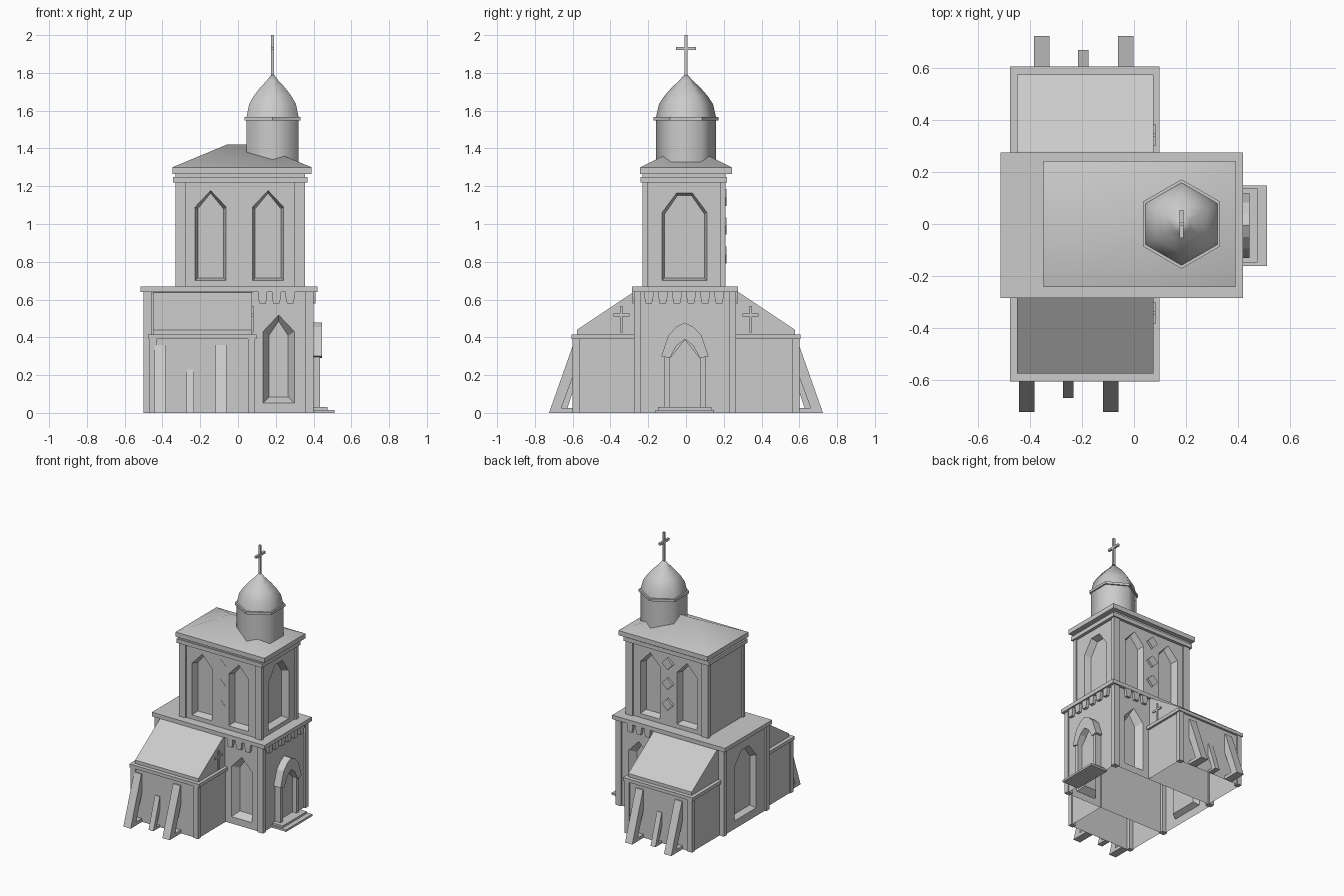
import bpy, bmesh, math
from mathutils import Vector

if "Cube" in bpy.data.objects:
    bpy.data.objects.remove(bpy.data.objects["Cube"])


def finish(bm, name, smooth=False):
    bmesh.ops.remove_doubles(bm, verts=bm.verts, dist=1e-5)
    bmesh.ops.recalc_face_normals(bm, faces=bm.faces)
    for f in bm.faces:
        f.smooth = smooth
    me = bpy.data.meshes.new(name)
    bm.to_mesh(me)
    bm.free()
    ob = bpy.data.objects.new(name, me)
    bpy.context.collection.objects.link(ob)
    return ob


def prism(name, pts, axis, a, b, end_scale=1.0):
    """Extrude a 2D outline along an axis from a to b, optionally tapering."""
    cu = (min(p[0] for p in pts) + max(p[0] for p in pts)) / 2
    cv = (min(p[1] for p in pts) + max(p[1] for p in pts)) / 2
    place = {'x': lambda u, v, w: (w, u, v), 'y': lambda u, v, w: (u, w, v),
             'z': lambda u, v, w: (u, v, w)}[axis]
    bm = bmesh.new()
    r1 = [bm.verts.new(place(u, v, a)) for u, v in pts]
    # taper keeps an even margin in width and height
    w = max(p[0] for p in pts) - min(p[0] for p in pts)
    h = max(p[1] for p in pts) - min(p[1] for p in pts)
    sv = 1 - (1 - end_scale) * w / h
    r2 = [bm.verts.new(place(cu + (u - cu) * end_scale, cv + (v - cv) * sv, b)) for u, v in pts]
    bm.faces.new(r1)
    bm.faces.new(r2)
    n = len(pts)
    for i in range(n):
        bm.faces.new((r1[i], r1[(i + 1) % n], r2[(i + 1) % n], r2[i]))
    return finish(bm, name)


def box(name, x0, x1, y0, y1, z0, z1):
    return prism(name, [(x0, y0), (x1, y0), (x1, y1), (x0, y1)], 'z', z0, z1)


def lathe6(name, profile, cx, cy, smooth):
    bm = bmesh.new()
    rings = []
    for r, z in profile:
        rings.append([bm.verts.new((cx + r * math.cos(math.radians(90 + 60 * i)),
                                    cy + r * math.sin(math.radians(90 + 60 * i)), z)) for i in range(6)])
    for p, q in zip(rings, rings[1:]):
        for i in range(6):
            bm.faces.new((p[i], p[(i + 1) % 6], q[(i + 1) % 6], q[i]))
    return finish(bm, name, smooth)


def lancet(c, hw, z0, zs, z1):
    return [(c - hw, z0), (c + hw, z0), (c + hw, zs), (c, z1), (c - hw, zs)]


def arch(c, hw, z0, zs, z1):
    return [(c - hw, z0), (c + hw, z0), (c + hw, zs), (c + hw * .35, z1), (c - hw * .35, z1), (c - hw, zs)]


def carve(ob, niches):
    """Cut tapered niches: (outline, axis, wall position, inward sign, depth, taper)."""
    for pts, axis, w, s, d, t in niches:
        c = prism("niche_cutter", pts, axis, w - s * 0.002, w + s * d, t)
        m = ob.modifiers.new("niche", 'BOOLEAN')
        m.operation, m.solver, m.object = 'DIFFERENCE', 'EXACT', c
        bpy.context.view_layer.update()
        dg = bpy.context.evaluated_depsgraph_get()
        me = bpy.data.meshes.new_from_object(ob.evaluated_get(dg))
        ob.modifiers.clear()
        ob.data = me
        bpy.data.objects.remove(c)


def open_bottom(ob):
    bm = bmesh.new()
    bm.from_mesh(ob.data)
    low = [f for f in bm.faces if all(abs(v.co.z) < 1e-4 for v in f.verts)]
    bmesh.ops.delete(bm, geom=low, context='FACES')
    bm.to_mesh(ob.data)
    bm.free()


def walls(name, x0, x1, y0, y1, z0, z1, px, py, inset):
    """Recessed core with a post at each corner."""
    core = box(name + "_walls", x0 + inset, x1 - inset, y0 + inset, y1 - inset, z0, z1)
    for xa, xb in ((x0, x0 + px), (x1 - px, x1)):
        for ya, yb in ((y0, y0 + py), (y1 - py, y1)):
            box(name + "_corner_post", xa, xb, ya, yb, z0, z1)
    return core


# Nave: lower block with niches, open underneath
I = 0.012
nave = walls("nave", -0.50, 0.40, -0.275, 0.265, 0, 0.64, 0.045, 0.038, I)
side = lancet(0.215, 0.085, 0.05, 0.43, 0.52)
carve(nave, [(side, 'y', -0.275 + I, 1, 0.05, 0.6), (side, 'y', 0.265 - I, -1, 0.05, 0.6),
             (arch(-0.005, 0.13, 0.06, 0.46, 0.56), 'x', -0.50 + I, 1, 0.04, 0.85)])
open_bottom(nave)
box("nave_cornice", -0.515, 0.42, -0.285, 0.275, 0.64, 0.67)

# Dentils under the cornice
for i in range(6):
    c = -0.197 + 0.0745 * i
    prism("dentil", [(c - .024, .64), (c - .024, .615), (c - .017, .58), (c + .017, .58), (c + .024, .615), (c + .024, .64)],
          'x', 0.385, 0.41)
for ya, yb in ((-0.283, -0.26), (0.25, 0.273)):
    for c in (0.13, 0.203, 0.276):
        prism("dentil", [(c - .024, .64), (c - .024, .615), (c - .017, .58), (c + .017, .58), (c + .024, .615), (c + .024, .64)],
              'y', ya, yb)

# Tower storey
tower = walls("tower", -0.33, 0.355, -0.23, 0.208, 0.67, 1.22, 0.055, 0.026, I)
cuts = []
for c in (-0.145, 0.159):
    w = lancet(c, 0.083, 0.70, 1.09, 1.178)
    cuts += [(w, 'y', -0.23 + I, 1, 0.05, 0.82), (w, 'y', 0.208 - I, -1, 0.05, 0.82)]
cuts.append((arch(-0.008, 0.12, 0.70, 1.06, 1.165), 'x', 0.355 - I, -1, 0.05, 0.88))
carve(tower, cuts)
box("tower_cornice", -0.343, 0.367, -0.24, 0.218, 1.22, 1.25)
box("tower_neck", -0.33, 0.355, -0.23, 0.21, 1.25, 1.265)
for z in (0.835, 0.99, 1.14):
    d = [(0.007 - .045, z), (0.007, z - .045), (0.007 + .045, z), (0.007, z + .045)]
    prism("back_diamond", d, 'y', 0.19, 0.214)
    prism("front_diamond", d, 'y', -0.2195, -0.20)

# Hipped roof
box("roof_eave", -0.348, 0.39, -0.243, 0.243, 1.265, 1.30)
bm = bmesh.new()
A, B, C, D, E, F = [bm.verts.new(v) for v in ((-.348, -.243, 1.3), (.39, -.243, 1.3), (.39, .243, 1.3),
                                             (-.348, .243, 1.3), (-.06, 0, 1.42), (.10, 0, 1.42))]
for f in ((A, B, F, E), (C, D, E, F), (B, C, F), (D, A, E)):
    bm.faces.new(f)
finish(bm, "hip_roof", True)

# Hexagonal drum, dome and cross
cx = 0.183
lathe6("drum", [(0.16, 1.30), (0.16, 1.55)], cx, 0, True)
lathe6("drum_ring", [(0.15, 1.548), (0.172, 1.548), (0.172, 1.566), (0.15, 1.566)], cx, 0, False)
lathe6("dome", [(0.16, 1.562), (0.143, 1.635), (0.113, 1.68), (0.075, 1.723), (0.037, 1.758), (0, 1.80)], cx, 0, True)
box("cross_post", cx - .008, cx + .008, -.008, .008, 1.77, 2.0)
box("cross_arm", cx - .008, cx + .008, -.053, .053, 1.92, 1.937)

# Side annexes with lean-to roofs, wall crosses and raking buttresses
for s, yo, bx in ((-1, 0.60, 0.0), (1, 0.60, 0.058)):
    def Y(a, b):
        return sorted((s * a, s * b))
    yi = 0.255
    ob = box("annex_walls", -0.463, 0.082, *Y(yi, yo - .01), 0, 0.39)
    open_bottom(ob)
    for xa, xb in ((-0.47, -0.432), (0.052, 0.09)):
        box("annex_corner_post", xa, xb, *Y(yo - .035, yo), 0, 0.39)
    box("annex_eave", -0.477, 0.099, *Y(yi, yo + .006), 0.39, 0.415)
    prism("annex_roof", [(s * yi, .415), (s * .576, .415), (s * .576, .44), (s * .28, .638), (s * yi, .638)],
          'x', -0.45, 0.075)
    box("wall_cross_post", 0.07, 0.083, *Y(.335, .35), 0.425, 0.565)
    box("wall_cross_arm", 0.07, 0.083, *Y(.30, .385), 0.51, 0.525)
    for c, hw, reach, top in ((-0.413, .03, .125, .36), (-0.253, .02, .07, .23), (-0.09, .03, .125, .36)):
        w = yo - .01
        prof = [(0, 0), (1, 0), (0.06, 1), (0, 1), (0, .6), (.52, .07), (0, .07)]
        prism("buttress", [(s * (w + u * (reach + .01)), v * top) for u, v in prof],
              'x', c + bx - hw, c + bx + hw)

# Entrance: steps, door panel and pointed surround
yc = -0.006
box("lower_step", 0.37, 0.512, yc - .155, yc + .155, 0, 0.015)
box("upper_step", 0.37, 0.475, yc - .142, yc + .142, 0.015, 0.03)
prism("door", lancet(yc, 0.08, 0.03, 0.29, 0.39), 'x', 0.38, 0.40)
half = [(.08, .03), (.11, .03), (.11, .30)]
inner = [(.08, .29)]
for m in (-1, 1):
    prism("door_jamb", [(yc + m * u, z) for u, z in half + inner], 'x', 0.38, 0.435)
    prism("door_hood", [(yc + m * u, z) for u, z in
          ((.08, .29), (.125, .30), (.088, .41), (.045, .455), (0, .478), (0, .39), (.045, .355))], 'x', 0.38, 0.445)
